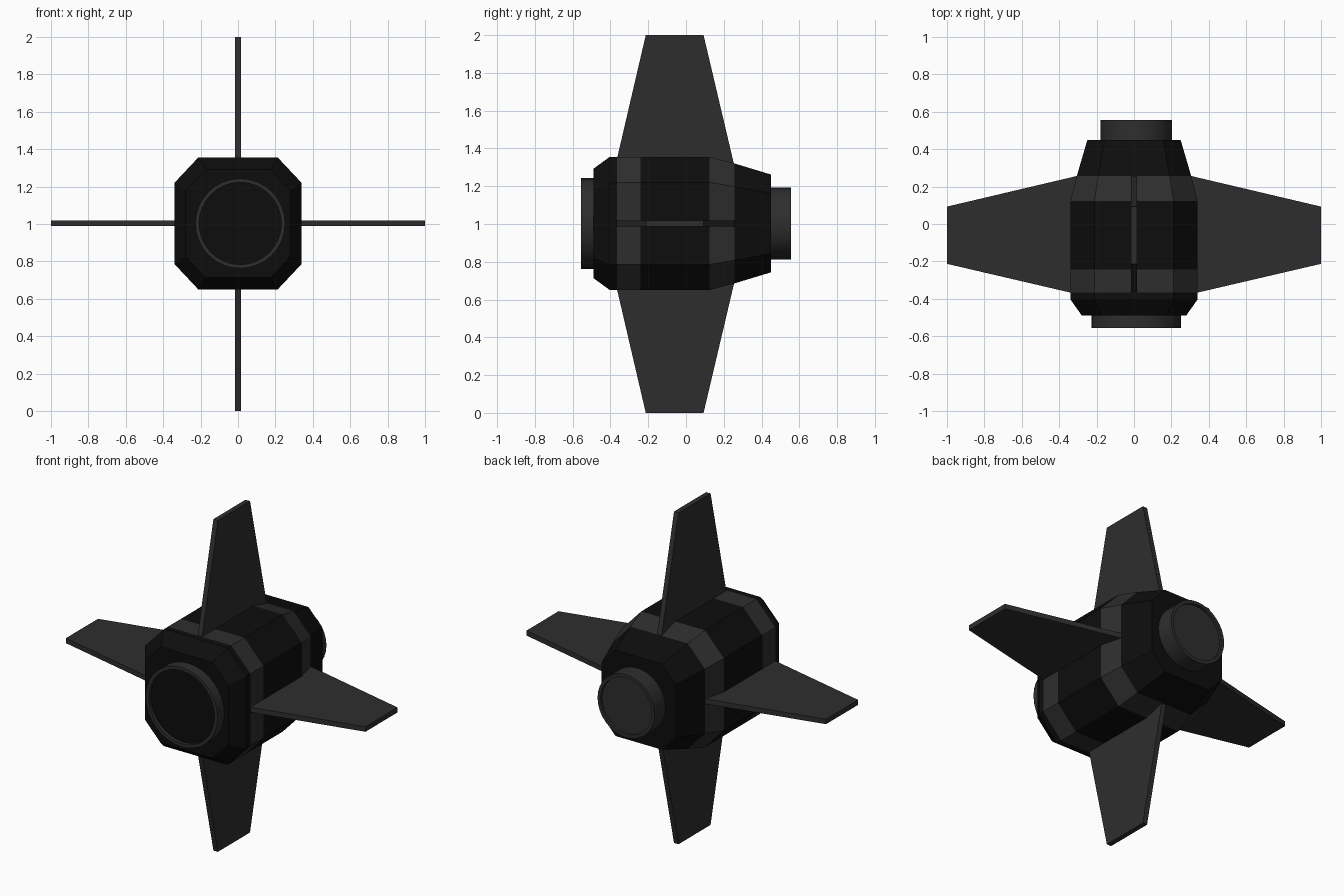
import bpy, bmesh, math
from mathutils import Matrix

if "Cube" in bpy.data.objects:
    bpy.data.objects.remove(bpy.data.objects["Cube"])

CZ = 1.003  # height of the main axis


def material(name, v):
    m = bpy.data.materials.new(name)
    m.diffuse_color = (v, v, v, 1)
    m.use_nodes = True
    m.node_tree.nodes["Principled BSDF"].inputs["Base Color"].default_value = m.diffuse_color
    return m


black = material("black", 0.004)
grey = material("dark_grey", 0.027)


def make_object(name, bm, mats):
    bmesh.ops.recalc_face_normals(bm, faces=bm.faces)
    me = bpy.data.meshes.new(name)
    bm.to_mesh(me)
    bm.free()
    for m in mats:
        me.materials.append(m)
    ob = bpy.data.objects.new(name, me)
    bpy.context.collection.objects.link(ob)
    return ob


def loft(bm, rings, mat_ids):
    """Skin consecutive rings of points and cap both ends."""
    rows = [[bm.verts.new(p) for p in r] for r in rings]
    n = len(rows[0])
    for a, b, m in zip(rows, rows[1:], mat_ids):
        for i in range(n):
            j = (i + 1) % n
            bm.faces.new((a[i], a[j], b[j], b[i])).material_index = m
    bm.faces.new(rows[0]).material_index = mat_ids[0]
    bm.faces.new(rows[-1]).material_index = mat_ids[-1]


# Hull: chamfered-square section lofted along y, with two grey bands
section = [(0.34, -0.217), (0.34, 0.217), (0.212, 0.353), (-0.212, 0.353),
           (-0.34, 0.217), (-0.34, -0.217), (-0.212, -0.353), (0.212, -0.353)]
stations = [(-0.49, 0.82), (-0.403, 1), (-0.366, 1), (-0.242, 1),
            (0.124, 1), (0.256, 0.9), (0.45, 0.733)]
bm = bmesh.new()
loft(bm, [[(x * s, y, CZ + z * s) for x, z in section] for y, s in stations],
     [0, 0, 1, 0, 1, 0])
make_object("hull", bm, [black, grey])


# Round end fittings: rim with a shallow recessed disc
def fitting(name, profile, disc_mat):
    n = 32
    bm = bmesh.new()
    rings = [[(0.012 + r * math.cos(2 * math.pi * i / n), y,
               CZ + r * math.sin(2 * math.pi * i / n)) for i in range(n)]
             for r, y in profile]
    loft(bm, rings, [0] * (len(profile) - 1))
    bm.faces.ensure_lookup_table()
    bm.faces[-1].material_index = 1
    ob = make_object(name, bm, [grey, disc_mat])
    bpy.context.view_layer.objects.active = ob
    ob.select_set(True)
    bpy.ops.object.shade_smooth_by_angle(angle=math.radians(30))
    ob.select_set(False)


fitting("front_window", [(0.24, -0.48), (0.24, -0.555), (0.22, -0.555), (0.22, -0.535)], black)
fitting("rear_nozzle", [(0.19, 0.44), (0.19, 0.555), (0.17, 0.555), (0.17, 0.54)], grey)

# Four tapered fins around the hull
outline = [(0.30, -0.376), (1.0, -0.213), (1.0, 0.093), (0.30, 0.258)]
for name, angle in (("right_fin", 0), ("top_fin", 90), ("left_fin", 180), ("bottom_fin", 270)):
    bm = bmesh.new()
    loft(bm, [[(x, y, t) for x, y in outline] for t in (-0.015, 0.015)], [0])
    offset = 1.003 if angle % 180 == 0 else 1.0
    bm.transform(Matrix.Translation((0, 0, offset)) @
                 Matrix.Rotation(-math.radians(angle), 4, 'Y'))
    make_object(name, bm, [grey])
